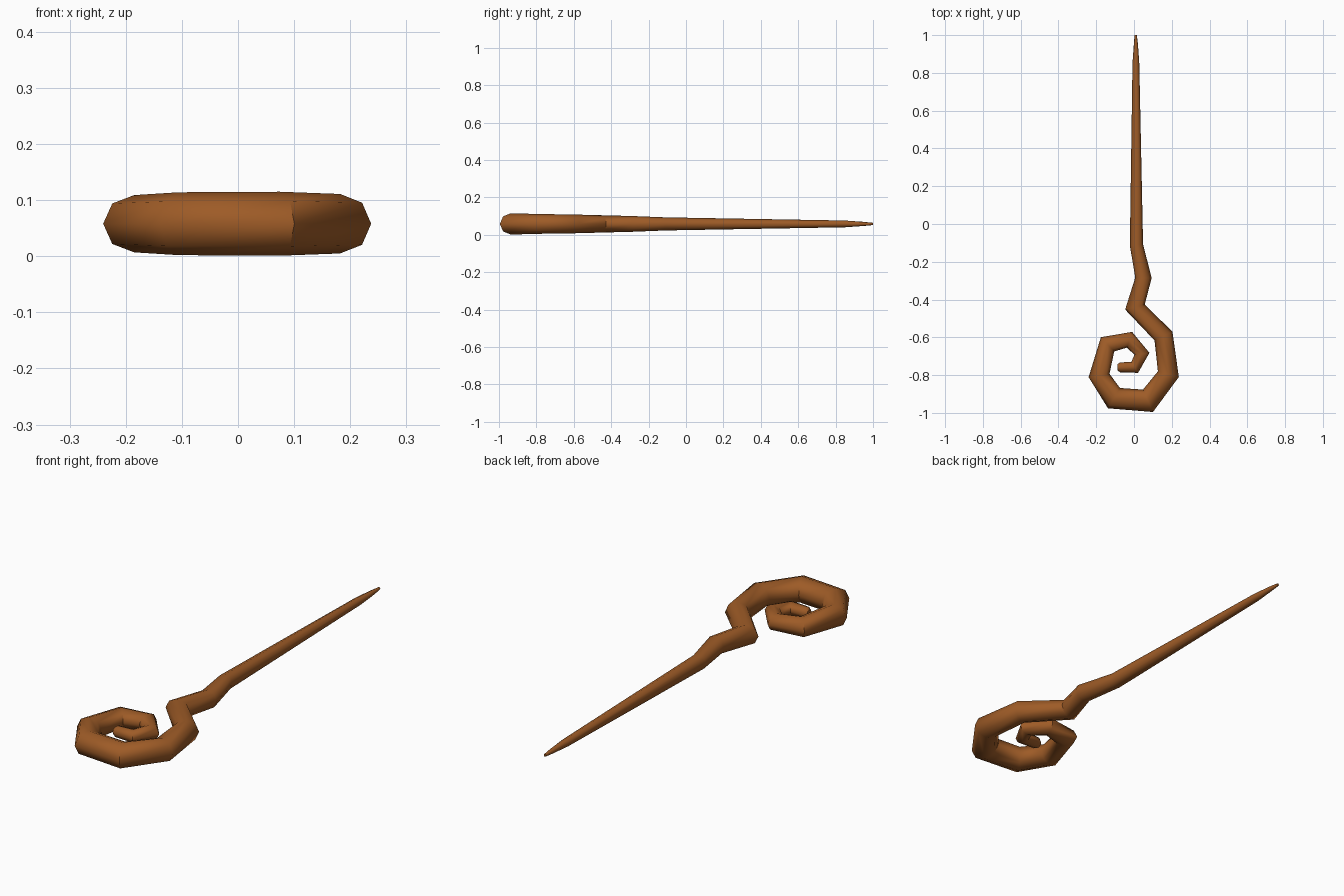
import bpy, bmesh, math
from mathutils import Vector

if "Cube" in bpy.data.objects:
    bpy.data.objects.remove(bpy.data.objects["Cube"])

SIDES = 8
ZC = 0.058

# Centre line from the pointed tip to the curled end: x, y, radius
PATH = [
    (0.009, 1.000, 0.006), (0.010, 0.950, 0.011), (0.010, 0.850, 0.018),
    (0.013, -0.110, 0.035), (0.050, -0.285, 0.042), (0.005, -0.440, 0.046),
    (0.156, -0.593, 0.050), (0.182, -0.795, 0.053), (0.074, -0.936, 0.057),
    (-0.106, -0.922, 0.056), (-0.185, -0.802, 0.051), (-0.140, -0.637, 0.044),
    (-0.024, -0.613, 0.038), (0.042, -0.687, 0.033), (0.004, -0.759, 0.029),
    (-0.074, -0.759, 0.026), (-0.088, -0.759, 0.016),
]

wood = bpy.data.materials.new("brown wood")
wood.diffuse_color = (0.34, 0.105, 0.02, 1)
wood.use_nodes = True
wood.node_tree.nodes["Principled BSDF"].inputs["Base Color"].default_value = wood.diffuse_color


def sweep(name, path, mat):
    """Tapered tube in the XY plane with mitred joints."""
    bm = bmesh.new()
    pts = [Vector((x, y, ZC)) for x, y, r in path]
    rings = []
    for i, p in enumerate(pts):
        a = (p - pts[max(i - 1, 0)]).normalized()
        b = (pts[min(i + 1, len(pts) - 1)] - p).normalized()
        t = (a + b).normalized()
        side = Vector((t.y, -t.x, 0))
        stretch = 1.0
        if 0 < i < len(pts) - 1:
            stretch = 1 / max(a.dot(t), 0.6)
        r = path[i][2]
        ring = []
        for k in range(SIDES):
            ang = 2 * math.pi * k / SIDES
            ring.append(bm.verts.new(p + side * (math.cos(ang) * r * stretch)
                                     + Vector((0, 0, math.sin(ang) * r))))
        rings.append(ring)
    for r0, r1 in zip(rings, rings[1:]):
        for k in range(SIDES):
            n = (k + 1) % SIDES
            bm.faces.new((r0[k], r0[n], r1[n], r1[k]))
    bm.faces.new(rings[0])
    bm.faces.new(rings[-1])
    bmesh.ops.recalc_face_normals(bm, faces=bm.faces)
    me = bpy.data.meshes.new(name)
    bm.to_mesh(me)
    bm.free()
    me.materials.append(mat)
    ob = bpy.data.objects.new(name, me)
    bpy.context.collection.objects.link(ob)
    return ob


# Wand with a curled handle
wand = sweep("curled_wand", PATH, wood)
bpy.context.view_layer.objects.active = wand
wand.select_set(True)
bpy.ops.object.shade_smooth_by_angle(angle=math.radians(50))
